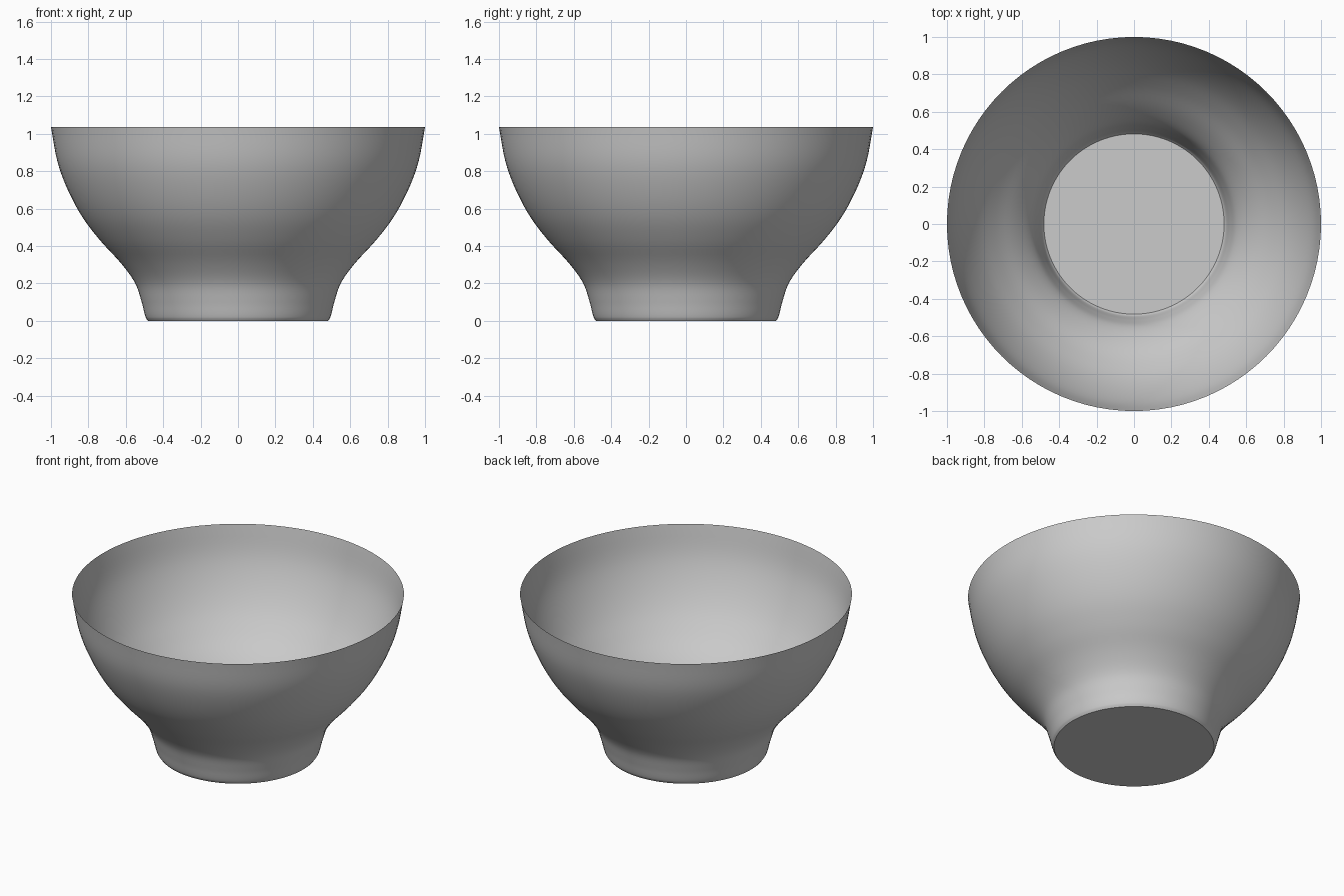
import bpy
import bmesh
import math
from mathutils import Vector
from mathutils.geometry import interpolate_bezier

cube = bpy.data.objects.get("Cube")
if cube:
    bpy.data.objects.remove(cube, do_unlink=True)

SIDES = 96

# Glaze colour
glaze = bpy.data.materials.new("light_grey_glaze")
glaze.use_nodes = True
grey = (0.6, 0.6, 0.6, 1)
glaze.diffuse_color = grey
glaze.node_tree.nodes["Principled BSDF"].inputs["Base Color"].default_value = grey

# Wall profile as (radius, height), from the foot up to the rim
knots = [Vector((r, 0, z)) for r, z in (
    (0.482, 0.0), (0.494, 0.02), (0.515, 0.1), (0.549, 0.2), (0.623, 0.305),
    (0.737, 0.43), (0.832, 0.555), (0.91, 0.7), (0.965, 0.85), (1.0, 1.037))]


def smooth_path(points, steps):
    """Pass a smooth curve through all the points."""
    path = [points[0]]
    last = len(points) - 1
    for i in range(last):
        a, b = points[i], points[i + 1]
        span = (b - a).length / 3
        tan_a = (b - points[max(i - 1, 0)]).normalized() * span
        tan_b = (points[min(i + 2, last)] - a).normalized() * span
        path += interpolate_bezier(a, a + tan_a, b - tan_b, b, steps)[1:]
    return path


# Bowl: one thin wall turned about the centre, open at the rim
bm = bmesh.new()
path = smooth_path(knots, 6)
verts = [bm.verts.new(p) for p in path]
edges = [bm.edges.new(pair) for pair in zip(verts, verts[1:])]
bmesh.ops.spin(bm, geom=verts + edges, cent=(0, 0, 0), axis=(0, 0, 1),
               angle=math.tau, steps=SIDES, use_duplicate=False)
bmesh.ops.remove_doubles(bm, verts=bm.verts, dist=0.0005)

# Flat base closing the foot
foot_ring = [e for e in bm.edges if e.is_boundary
             and all(v.co.z < 0.001 for v in e.verts)]
bmesh.ops.contextual_create(bm, geom=foot_ring)
bmesh.ops.recalc_face_normals(bm, faces=bm.faces)
base = min(bm.faces, key=lambda f: f.calc_center_median().z)
if base.normal.z > 0:
    bmesh.ops.reverse_faces(bm, faces=bm.faces)

mesh = bpy.data.meshes.new("bowl")
bm.to_mesh(mesh)
bm.free()
mesh.materials.append(glaze)
bowl = bpy.data.objects.new("bowl", mesh)
bpy.context.collection.objects.link(bowl)

# Smooth wall with a crisp foot edge
bpy.ops.object.select_all(action="DESELECT")
bowl.select_set(True)
bpy.context.view_layer.objects.active = bowl
bpy.ops.object.shade_smooth_by_angle(angle=math.radians(35))
